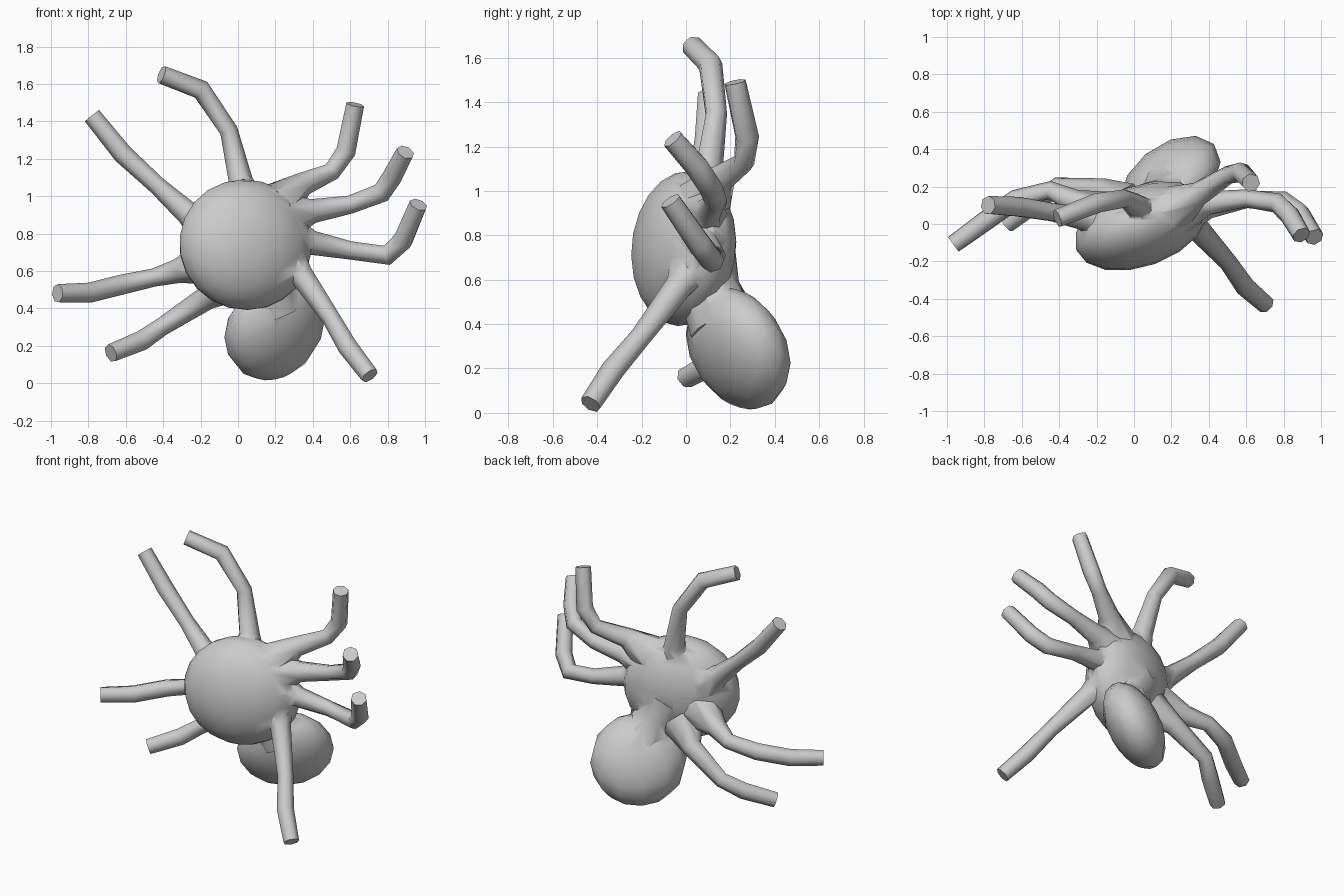
import bpy, bmesh, math
from mathutils import Matrix, Vector

if "Cube" in bpy.data.objects:
    bpy.data.objects.remove(bpy.data.objects["Cube"])


def smooth(obj, angle=60):
    bpy.ops.object.select_all(action='DESELECT')
    obj.select_set(True)
    bpy.context.view_layer.objects.active = obj
    bpy.ops.object.shade_smooth_by_angle(angle=math.radians(angle))


def ellipsoid(name, centre, shape, segments, rings):
    """Unit sphere stretched by a 3x3 shape matrix."""
    bpy.ops.mesh.primitive_uv_sphere_add(segments=segments, ring_count=rings)
    obj = bpy.context.object
    obj.name = name
    obj.data.transform(Matrix.Translation(centre) @ shape.to_4x4())
    smooth(obj)
    return obj


def tube(name, points, radii, sides=7):
    """Loft a capped tube through points, carrying the ring frame along."""
    pts = [Vector(p) for p in points]
    bm = bmesh.new()
    rings, side = [], Vector((0, 1, 0))
    for i, p in enumerate(pts):
        before = (p - pts[i - 1]).normalized() if i else Vector()
        after = (pts[i + 1] - p).normalized() if i < len(pts) - 1 else Vector()
        t = (before + after).normalized()
        side = (side - t * side.dot(t)).normalized()
        up = t.cross(side)
        ring = []
        for k in range(sides):
            a = 2 * math.pi * k / sides
            ring.append(bm.verts.new(p + radii[i] * (math.cos(a) * side + math.sin(a) * up)))
        rings.append(ring)
    for a, b in zip(rings, rings[1:]):
        for k in range(sides):
            n = (k + 1) % sides
            bm.faces.new((a[k], a[n], b[n], b[k]))
    bm.faces.new(rings[0])
    bm.faces.new(rings[-1])
    bmesh.ops.recalc_face_normals(bm, faces=bm.faces)
    mesh = bpy.data.meshes.new(name)
    bm.to_mesh(mesh)
    bm.free()
    obj = bpy.data.objects.new(name, mesh)
    bpy.context.collection.objects.link(obj)
    smooth(obj)
    return obj


# Head-and-thorax dome, turned so its right side sits further back
turn = Matrix.Rotation(math.radians(20), 3, 'Z') @ Matrix.Rotation(math.radians(-5), 3, 'X')
thorax = ellipsoid("spider_body", (0.04, -0.01, 0.74),
                   turn @ Matrix.Diagonal((0.375, 0.215, 0.35)), 16, 11)

# Abdomen: skewed egg leaning back and to the right, with a short waist
skew = Matrix(((0.268, 0, 0), (0.098, 0.216, 0), (0.045, -0.10, 0.252)))
parts = [ellipsoid("abdomen", (0.195, 0.235, 0.29), skew, 12, 8),
         tube("waist", [(0.10, 0.05, 0.66), (0.15, 0.11, 0.54), (0.19, 0.17, 0.40)],
              [0.19, 0.14, 0.16], 10)]

# Legs: each path runs from inside the thorax to the foot
legs = {
    "left_leg_1": [(0.04, 0.03, 0.94), (0.015, 0.10, 1.08), (-0.05, 0.135, 1.35),
                   (-0.20, 0.11, 1.57), (-0.41, 0.03, 1.65)],
    "left_leg_2": [(-0.14, 0.0, 0.82), (-0.27, 0.03, 0.91), (-0.43, 0.06, 1.055),
                   (-0.615, 0.09, 1.225), (-0.78, 0.10, 1.43)],
    "left_leg_3": [(-0.15, 0.05, 0.65), (-0.32, 0.12, 0.60), (-0.45, 0.18, 0.565),
                   (-0.63, 0.13, 0.525), (-0.80, 0.01, 0.483), (-0.965, -0.11, 0.48)],
    "left_leg_4": [(-0.05, 0.10, 0.55), (-0.17, 0.18, 0.455), (-0.41, 0.20, 0.30),
                   (-0.52, 0.12, 0.225), (-0.68, 0.0, 0.16)],
    "right_leg_1": [(0.21, 0.08, 0.95), (0.34, 0.16, 1.06), (0.50, 0.26, 1.13),
                    (0.575, 0.275, 1.24), (0.625, 0.22, 1.49)],
    "right_leg_2": [(0.26, 0.07, 0.89), (0.40, 0.11, 0.92), (0.60, 0.135, 0.955),
                    (0.77, 0.11, 1.02), (0.83, 0.05, 1.11), (0.895, -0.06, 1.235)],
    "right_leg_3": [(0.26, 0.06, 0.78), (0.40, 0.09, 0.75), (0.60, 0.13, 0.71),
                    (0.80, 0.12, 0.685), (0.885, 0.06, 0.765), (0.965, -0.07, 0.955)],
    "right_leg_4": [(0.23, 0.05, 0.70), (0.345, -0.03, 0.57), (0.50, -0.20, 0.345),
                    (0.59, -0.33, 0.19), (0.705, -0.43, 0.04)],
}
for name, path in legs.items():
    radii = [0.13, 0.066] + [0.05] + [0.055] * (len(path) - 4) + [0.05]
    parts.append(tube(name, path, radii))

# Weld everything into one continuous skin
helpers = bpy.data.collections.new("parts")
bpy.context.scene.collection.children.link(helpers)
for part in parts:
    for c in list(part.users_collection):
        c.objects.unlink(part)
    helpers.objects.link(part)
weld = thorax.modifiers.new("weld", 'BOOLEAN')
weld.operation = 'UNION'
weld.solver = 'EXACT'
weld.operand_type = 'COLLECTION'
weld.collection = helpers
bpy.context.view_layer.objects.active = thorax
bpy.ops.object.modifier_apply(modifier="weld")
for part in parts:
    bpy.data.objects.remove(part)
bpy.data.collections.remove(helpers)
smooth(thorax)
